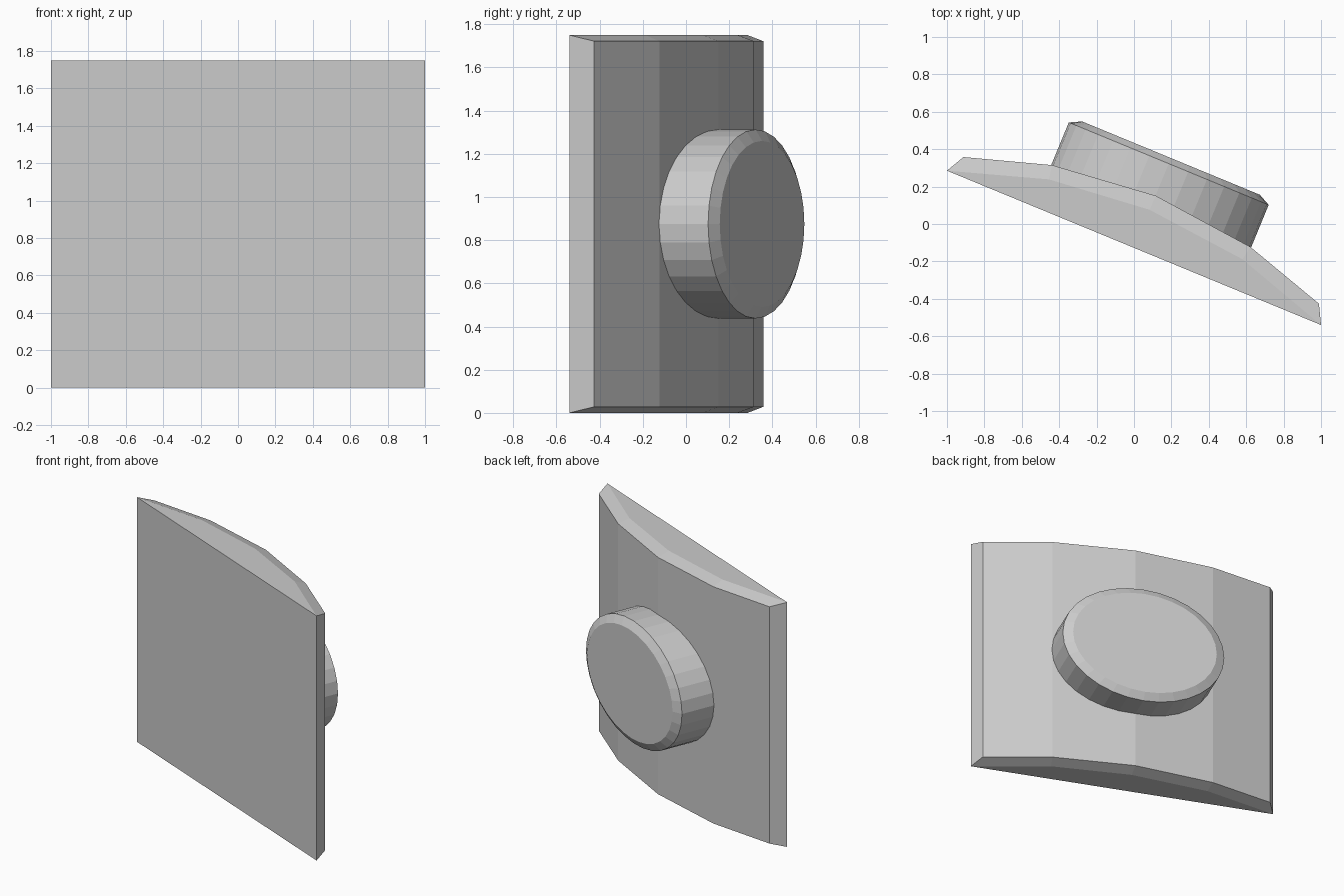
import bpy, bmesh
from math import atan2, cos, sin, pi
from mathutils import Matrix

if "Cube" in bpy.data.objects:
    bpy.data.objects.remove(bpy.data.objects["Cube"])

H = 1.75
PLACE = Matrix.Translation((0, -0.1275, 0)) @ Matrix.Rotation(atan2(-0.825, 2), 4, 'Z')


def loft(name, rings):
    """Skin closed rings of points in order and cap both ends."""
    bm = bmesh.new()
    loops = [[bm.verts.new(p) for p in r] for r in rings]
    n = len(loops[0])
    for a, b in zip(loops, loops[1:]):
        for i in range(n):
            j = (i + 1) % n
            bm.faces.new((a[i], a[j], b[j], b[i]))
    bm.faces.new(loops[0])
    bm.faces.new(loops[-1])
    bmesh.ops.remove_doubles(bm, verts=bm.verts, dist=1e-5)
    bmesh.ops.recalc_face_normals(bm, faces=bm.faces)
    bm.transform(PLACE)
    me = bpy.data.meshes.new(name)
    bm.to_mesh(me)
    bm.free()
    ob = bpy.data.objects.new(name, me)
    bpy.context.collection.objects.link(ob)
    return ob


# Curved plate: flat front, bowed back with chamfered rims
inner = [(-1.0817, 0), (-0.56, 0.165), (0, 0.22), (0.56, 0.165), (1.0817, 0)]
outer = [(-1.028, 0.101), (-0.573, 0.242), (0, 0.302), (0.573, 0.242), (1.028, 0.101)]
rim = 0.028
loft("plate", [
    [(x, y, 0) for x, y in inner],
    [(x, y, rim) for x, y in outer],
    [(x, y, H - rim) for x, y in outer],
    [(x, y, H) for x, y in inner]])

# Flat front face of the plate closes the open side between the two end edges
plate = bpy.data.objects["plate"]
bm = bmesh.new()
bm.from_mesh(plate.data)
inv = PLACE.inverted()
ends = [v for v in bm.verts if abs((inv @ v.co).y) < 1e-4]
bridge = [f for f in bm.faces if len(f.verts) == 4 and
          all(abs((inv @ v.co).x) > 1 for v in f.verts) and
          max((inv @ v.co).x for v in f.verts) > 1 and
          min((inv @ v.co).x for v in f.verts) < -1]
bmesh.ops.delete(bm, geom=bridge, context='FACES_ONLY')
ends.sort(key=lambda v: (v.co.z, v.co.x))
a, b, c, d = ends
bm.faces.new((a, b, d, c))
# End caps run from the front corners to the inset back edge
for lo, hi in ((a, c), (b, d)):
    side = [v for v in bm.verts if abs((inv @ v.co).x) > 1 and
            0.05 < (inv @ v.co).y and v.co.x * lo.co.x > 0]
    side.sort(key=lambda v: v.co.z)
    bm.faces.new((lo, side[0], side[1], hi))
bmesh.ops.recalc_face_normals(bm, faces=bm.faces)
bm.to_mesh(plate.data)
bm.free()


# Oval raised boss with chamfered edge
def oval(rx, rz, y, n=32):
    return [(rx * cos(2 * pi * i / n), y, H / 2 + rz * sin(2 * pi * i / n))
            for i in range(n)]


loft("oval_boss", [oval(0.578, 0.4375, 0.238), oval(0.578, 0.4375, 0.487),
                   oval(0.514, 0.385, 0.519)])
